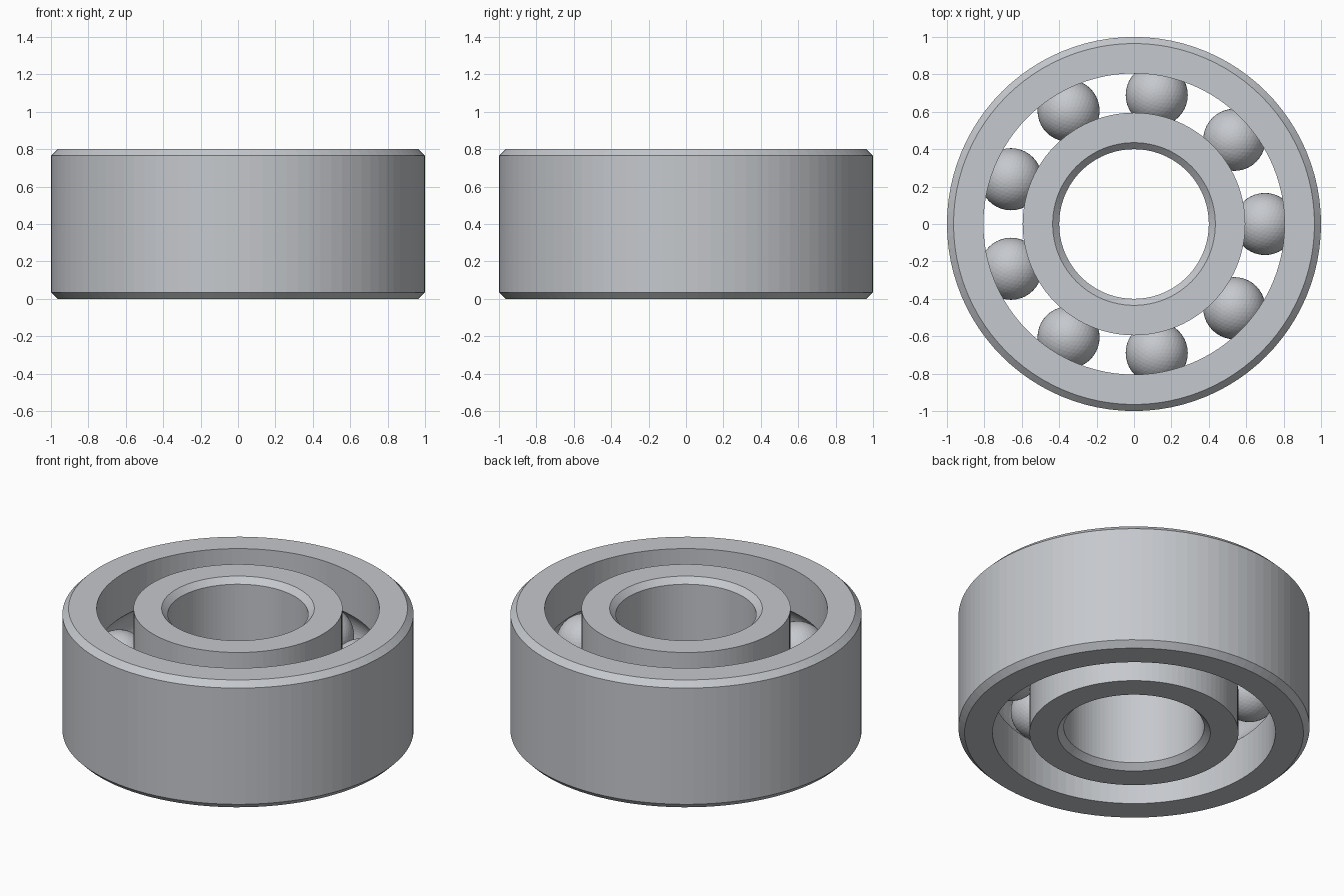
import bpy, bmesh, math
from mathutils import Matrix

cube = bpy.data.objects.get("Cube")
if cube:
    bpy.data.objects.remove(cube)

HEIGHT, MID = 0.8, 0.4
CHAMFER = 0.035
PITCH, BALL_R, GROOVE_R = 0.7, 0.166, 0.168
BALLS, SEGMENTS = 9, 96

steel = bpy.data.materials.new("steel grey")
steel.use_nodes = True
colour = (0.56, 0.58, 0.61, 1)
steel.diffuse_color = colour
steel.node_tree.nodes["Principled BSDF"].inputs["Base Color"].default_value = colour


def add_object(name, bm):
    mesh = bpy.data.meshes.new(name)
    bm.to_mesh(mesh)
    bm.free()
    mesh.materials.append(steel)
    obj = bpy.data.objects.new(name, mesh)
    bpy.context.collection.objects.link(obj)
    return obj


def ring(name, plain_r, race_r):
    """Turn a ring with a chamfered plain wall and a round ball groove in its race wall."""
    side = 1 if race_r > PITCH else -1
    edge = plain_r - side * CHAMFER
    profile = [(race_r, 0), (edge, 0), (plain_r, CHAMFER),
               (plain_r, HEIGHT - CHAMFER), (edge, HEIGHT), (race_r, HEIGHT)]
    half = math.acos(abs(race_r - PITCH) / GROOVE_R)
    steps = 16
    for i in range(steps + 1):
        a = half * (1 - 2 * i / steps)
        profile.append((PITCH + side * GROOVE_R * math.cos(a), MID + GROOVE_R * math.sin(a)))

    bm = bmesh.new()
    loops = []
    for s in range(SEGMENTS):
        t = math.tau * s / SEGMENTS
        loops.append([bm.verts.new((r * math.cos(t), r * math.sin(t), z)) for r, z in profile])
    for s in range(SEGMENTS):
        a, b = loops[s], loops[(s + 1) % SEGMENTS]
        for i in range(len(profile)):
            j = (i + 1) % len(profile)
            bm.faces.new((a[i], b[i], b[j], a[j]))
    bmesh.ops.recalc_face_normals(bm, faces=bm.faces)
    return add_object(name, bm)


# Outer and inner rings
ring("outer_ring", 1.0, 0.805)
ring("inner_ring", 0.4, 0.595)

# Balls evenly spaced between the rings
for k in range(BALLS):
    t = math.tau * k / BALLS
    bm = bmesh.new()
    place = Matrix.Translation((PITCH * math.cos(t), PITCH * math.sin(t), MID))
    bmesh.ops.create_icosphere(bm, subdivisions=4, radius=BALL_R, matrix=place)
    add_object(f"ball_{k + 1}", bm)
